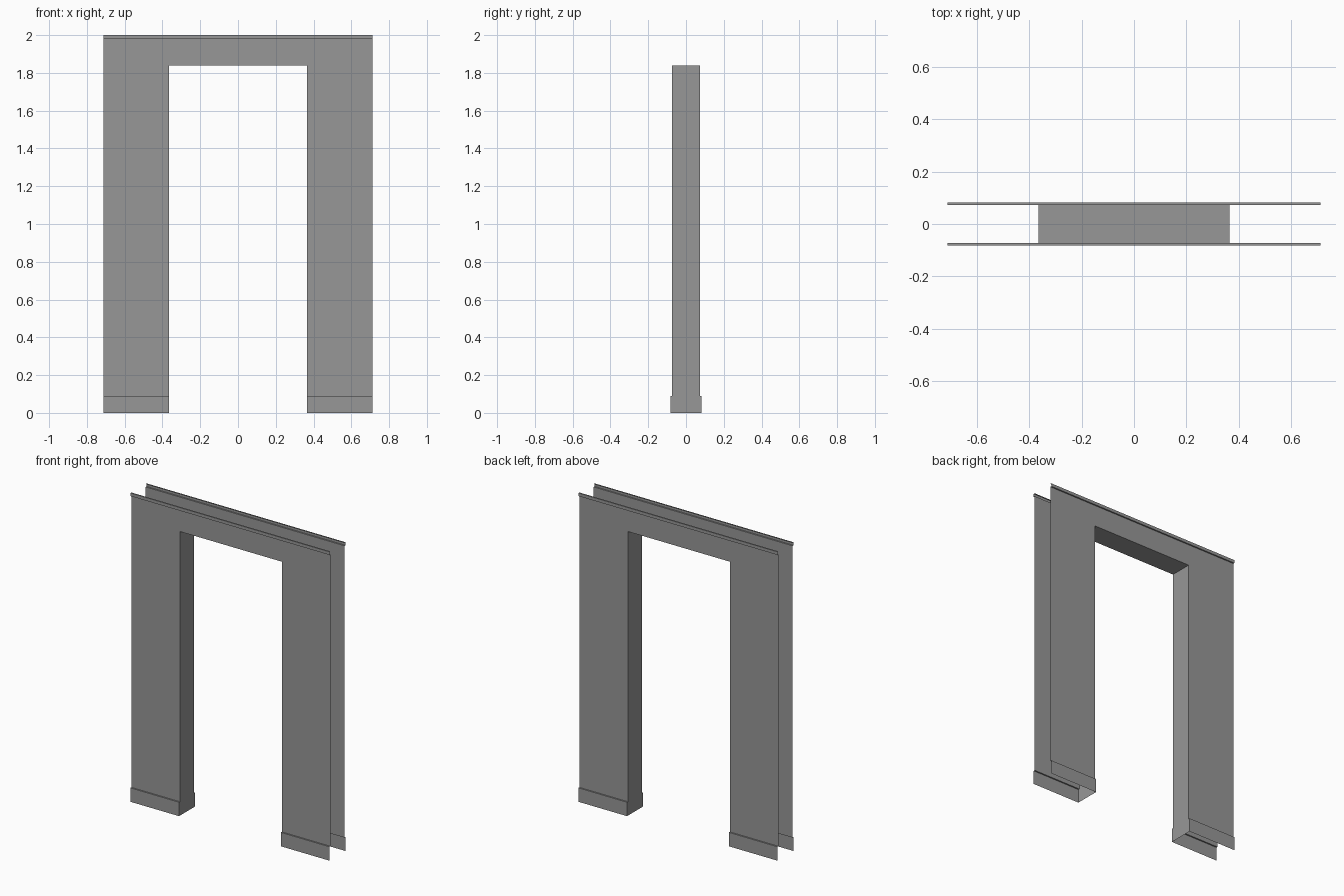
import bpy

cube = bpy.data.objects.get("Cube")
if cube:
    bpy.data.objects.remove(cube, do_unlink=True)

HALF_W, OPEN_W = 0.713, 0.365      # outer and doorway half widths
WALL_Y, TRIM_Y = 0.073, 0.082      # wall face and trim face
TOP, LIP, HEAD, SKIRT = 2.0, 1.98, 1.84, 0.09

grey = bpy.data.materials.new("plaster_grey")
colour = (0.31, 0.31, 0.31, 1)
grey.diffuse_color = colour
grey.use_nodes = True
grey.node_tree.nodes["Principled BSDF"].inputs["Base Color"].default_value = colour


def sheet(name, polys, sx=1, sy=1):
    """Thin open surface; mirrored copies keep their outward winding."""
    verts, faces = [], []
    for poly in polys:
        ids = list(range(len(verts), len(verts) + len(poly)))
        verts += [(x * sx, y * sy, z) for x, y, z in poly]
        faces.append(ids if sx * sy > 0 else ids[::-1])
    mesh = bpy.data.meshes.new(name)
    mesh.from_pydata(verts, [], faces)
    mesh.materials.append(grey)
    obj = bpy.data.objects.new(name, mesh)
    bpy.context.collection.objects.link(obj)
    return obj


def sweep(profile, x0, x1):
    """Quads along x following an upward (y, z) profile that faces -y."""
    return [[(x0, *a), (x1, *a), (x1, *b), (x0, *b)]
            for a, b in zip(profile, profile[1:])]


skirt_profile = [(-TRIM_Y, 0), (-TRIM_Y, SKIRT), (-WALL_Y, SKIRT)]
lip_profile = [(-WALL_Y, LIP), (-TRIM_Y, LIP), (-TRIM_Y, TOP), (-WALL_Y, TOP)]
wall_outline = [(-HALF_W, SKIRT), (-OPEN_W, SKIRT), (-OPEN_W, HEAD), (OPEN_W, HEAD),
                (OPEN_W, SKIRT), (HALF_W, SKIRT), (HALF_W, LIP), (-HALF_W, LIP)]

# Front and back wall faces with their trims
for side, sy in (("front", 1), ("back", -1)):
    sheet(side + "_wall", [[(x, -WALL_Y, z) for x, z in wall_outline]], sy=sy)
    sheet(side + "_top_lip", sweep(lip_profile, -HALF_W, HALF_W), sy=sy)
    for hand, sx in (("left", 1), ("right", -1)):
        sheet(f"{side}_{hand}_skirting", sweep(skirt_profile, OPEN_W, HALF_W), sx, sy)

# Doorway jambs, stepped at the skirting, facing into the opening
half = skirt_profile + [(-WALL_Y, HEAD)]
jamb = half + [(-y, z) for y, z in reversed(half)]
for hand, sx in (("left", 1), ("right", -1)):
    sheet(hand + "_jamb", [[(OPEN_W, y, z) for y, z in reversed(jamb)][::-1]], sx)

# Underside of the doorway head
sheet("door_head", [[(-OPEN_W, WALL_Y, HEAD), (OPEN_W, WALL_Y, HEAD),
                     (OPEN_W, -WALL_Y, HEAD), (-OPEN_W, -WALL_Y, HEAD)]])
